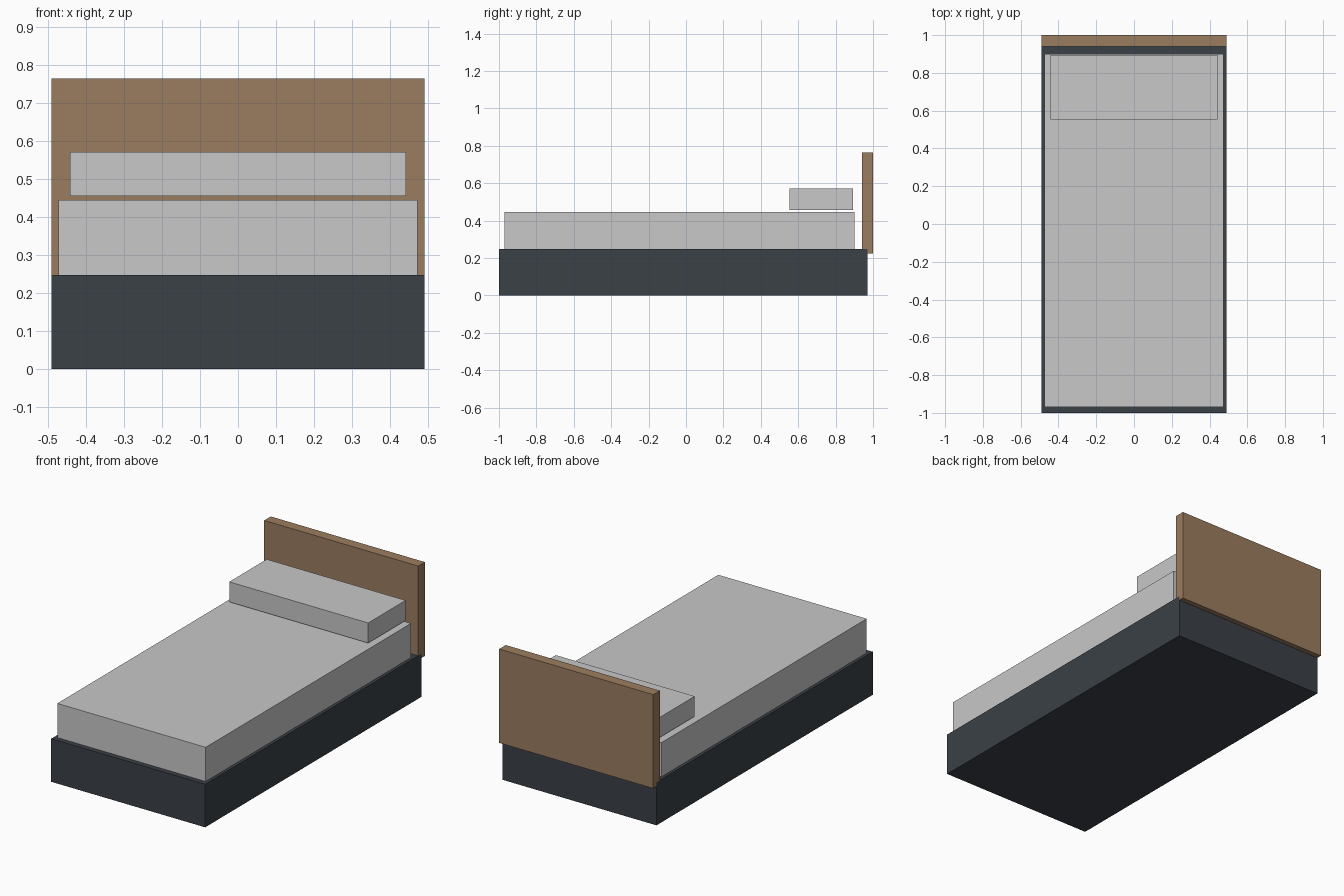
import bpy

if "Cube" in bpy.data.objects:
    bpy.data.objects.remove(bpy.data.objects["Cube"])


def material(name, rgb):
    m = bpy.data.materials.new(name)
    m.diffuse_color = (*rgb, 1.0)
    m.use_nodes = True
    m.node_tree.nodes["Principled BSDF"].inputs["Base Color"].default_value = m.diffuse_color
    return m


def box(name, half_width, y_range, z_range, mat):
    """Box centred on x = 0, spanning the given depth and height."""
    (y0, y1), (z0, z1) = y_range, z_range
    bpy.ops.mesh.primitive_cube_add(size=1, location=(0, (y0 + y1) / 2, (z0 + z1) / 2))
    ob = bpy.context.object
    ob.name = name
    ob.scale = (2 * half_width, y1 - y0, z1 - z0)
    bpy.ops.object.transform_apply(location=False, rotation=False, scale=True)
    ob.data.materials.append(mat)
    return ob


wood = material("brown wood", (0.33, 0.205, 0.115))
fabric = material("light grey fabric", (0.58, 0.58, 0.58))
slate = material("dark slate", (0.043, 0.052, 0.063))

# Solid base under the mattress
box("bed_base", 0.491, (-1.0, 0.97), (0.0, 0.248), slate)
# Mattress set in slightly from the base edges
box("mattress", 0.473, (-0.97, 0.90), (0.248, 0.445), fabric)
# Pillow floating just above the mattress
box("pillow", 0.443, (0.553, 0.894), (0.456, 0.572), fabric)
# Headboard overlapping the back of the base
box("headboard", 0.491, (0.94, 1.0), (0.224, 0.765), wood)
